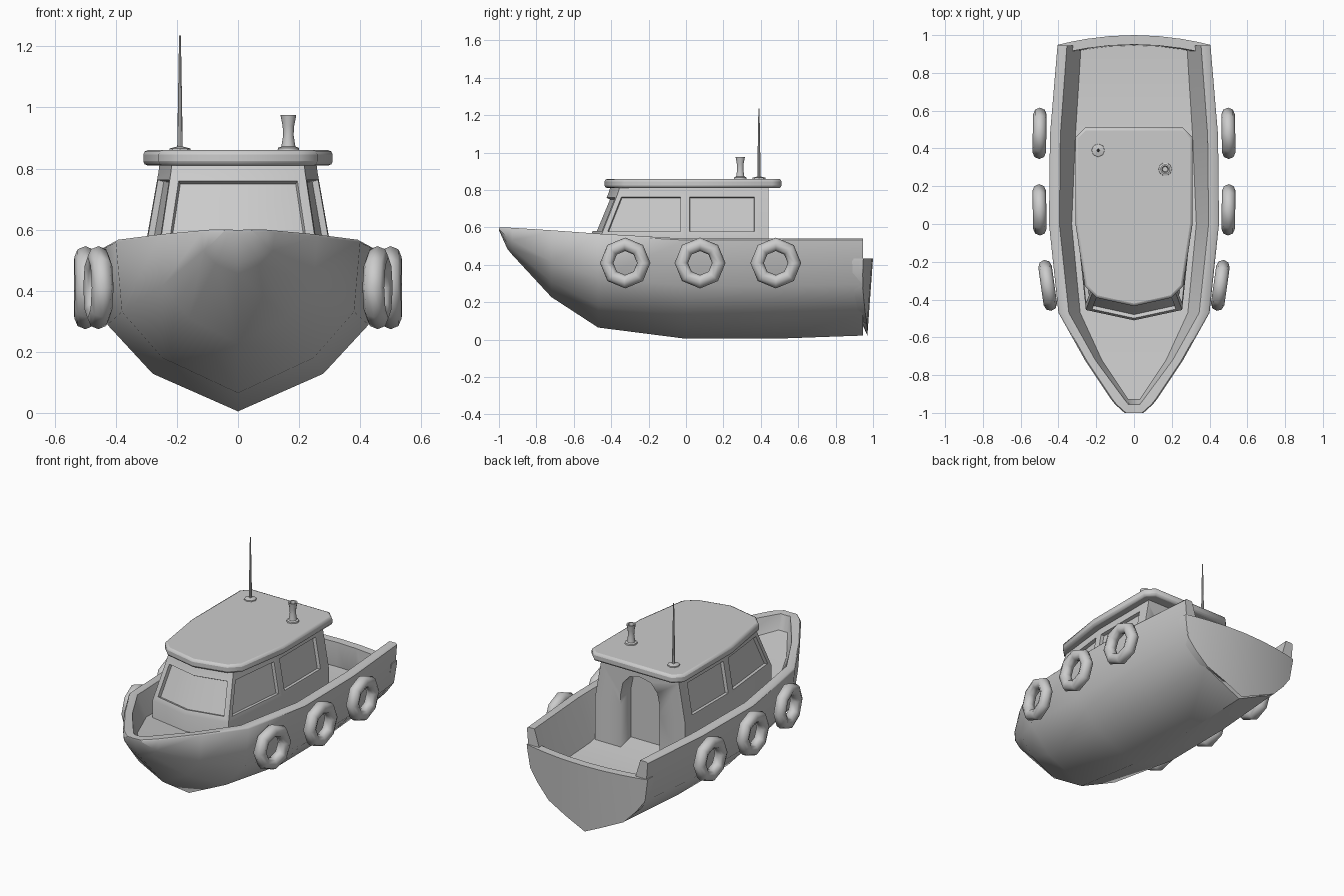
import bpy, bmesh, math

if "Cube" in bpy.data.objects:
    bpy.data.objects.remove(bpy.data.objects["Cube"])

def finish(ob, angle=40):
    bpy.ops.object.select_all(action='DESELECT')
    ob.select_set(True)
    bpy.context.view_layer.objects.active = ob
    bpy.ops.object.shade_smooth_by_angle(angle=math.radians(angle))
    return ob

def to_object(name, bm, angle=40):
    bmesh.ops.recalc_face_normals(bm, faces=bm.faces[:])
    me = bpy.data.meshes.new(name)
    bm.to_mesh(me)
    bm.free()
    ob = bpy.data.objects.new(name, me)
    bpy.context.collection.objects.link(ob)
    return finish(ob, angle)

def loft(rings):
    """Closed rings joined by quads, capped at both ends."""
    bm = bmesh.new()
    vs = [[bm.verts.new(p) for p in r] for r in rings]
    n = len(rings[0])
    for a, b in zip(vs, vs[1:]):
        for i in range(n):
            j = (i + 1) % n
            bm.faces.new((a[i], a[j], b[j], b[i]))
    bm.faces.new(vs[0][::-1])
    bm.faces.new(vs[-1])
    bmesh.ops.recalc_face_normals(bm, faces=bm.faces[:])
    return bm

def mirrored(half):
    """Complete a half outline (x >= 0) with its mirror image."""
    return half + [(-p[0],) + tuple(p[1:]) for p in reversed(half) if p[0] > 1e-6]

def lathe(name, x, y, prof, n):
    return to_object(name, loft([[(x + r * math.cos(2 * math.pi * i / n),
                                   y + r * math.sin(2 * math.pi * i / n), z)
                                  for i in range(n)] for r, z in prof]))

# Hull: y, half width, keel z, sheer z, rail inner x, deck edge x, deck z
stations = [
    (-1.0, .05, .585, .60, .02, .01, .599),
    (-.955, .10, .485, .60, .03, .02, .598),
    (-.93, .12, .455, .598, .05, .03, .51),
    (-.72, .26, .228, .585, .205, .17, .48),
    (-.47, .40, .065, .567, .345, .285, .45),
    (0, .45, .005, .54, .395, .33, .40),
    (.47, .445, .005, .54, .39, .31, .29),
    (.945, .405, .022, .54, .355, .28, .29)]
rings = []
for y, w, zk, zs, wi, wd, zd in stations:
    h = zs - zk
    rings.append(mirrored([(0, y, zk), (.62 * w, y, zk + .23 * h),
                           (.95 * w, y, zk + .53 * h), (w, y, zs - .008),
                           (w - .008, y, zs), (wi, y, zs), (wd, y, zd)]))
to_object("hull", loft(rings), 48)

# Transom: bowed slab, lower than the bulwarks
cols = [(0, .022), (.13, .083), (.251, .141), (.33, .222), (.385, .297), (.404, .42)]
cols = [(-x, z) for x, z in cols[:0:-1]] + cols
rings = []
for x, zb in cols:
    y = .948 + .052 * (1 - (x / .405) ** 2)
    yb = y - .03 * (.435 - zb) / .41
    rings.append([(x, yb, zb), (x, y, .435), (x, y - .05, .435), (x, min(yb, y - .05) - .01, max(zb, .1))])
to_object("transom", loft(rings), 48)

# Cabin: half outlines at sill and roof, sampled at four heights
low = [(0, -.51), (.255, -.455), (.302, -.005), (.302, .39), (.302, .44)]
top = [(0, -.40), (.215, -.35), (.255, -.005), (.255, .39), (.255, .44)]
rings = []
for z, t in ((.27, 0), (.553, 0), (.787, .88), (.83, 1)):
    rings.append([(a[0] + (b[0] - a[0]) * t, a[1] + (b[1] - a[1]) * t, z)
                  for a, b in zip(mirrored(low), mirrored(top))])
bm = loft(rings)
band = [f for f in bm.faces if .6 < f.calc_center_median().z < .75]
front = [f for f in band if f.calc_center_median().y < -.35]
sides = [f for f in band if -.35 < f.calc_center_median().y < .3
         and abs(f.calc_center_median().x) > .2]
# Recessed windows
bmesh.ops.inset_region(bm, faces=front, thickness=.03, depth=0, use_even_offset=True)
bmesh.ops.inset_region(bm, faces=front, thickness=.002, depth=-.02, use_even_offset=True)
bmesh.ops.inset_individual(bm, faces=sides, thickness=.025, depth=0, use_even_offset=True)
bmesh.ops.inset_individual(bm, faces=sides, thickness=.002, depth=-.02, use_even_offset=True)
cabin = to_object("cabin", bm, 30)

# Arched doorway cut in the cabin's rear wall
arch = mirrored([(.13, .295), (.13, .62), (.115, .69), (.07, .74), (0, .755)])
cutter = to_object("doorway_cutter", loft([[(x, y, z) for x, z in arch] for y in (.34, .5)]))
cutter.hide_render = True
cutter.hide_viewport = True
mod = cabin.modifiers.new("doorway", 'BOOLEAN')
mod.object = cutter
mod.operation = 'DIFFERENCE'
mod.solver = 'EXACT'

# Roof slab with rounded rim
plan = mirrored([(0, -.435), (.2, -.39), (.26, -.33), (.31, 0), (.31, .46), (.26, .51)])
roof = to_object("roof", loft([[(x, y, z) for x, y in plan] for z in (.81, .86)]), 50)
bev = roof.modifiers.new("rim", 'BEVEL')
bev.width, bev.segments, bev.limit_method, bev.angle_limit = .014, 2, 'ANGLE', math.radians(60)

# Funnel and antenna
lathe("funnel", .165, .29, [(.036, .855), (.034, .868), (.023, .872), (.017, .91),
                            (.019, .94), (.026, .976), (.018, .976), (.014, .95)], 10)
lathe("antenna", -.19, .39, [(.036, .855), (.034, .866), (.009, .872), (.007, 1.0), (.003, 1.236)], 8)

# Tyre fenders along both sides
for side in (-1, 1):
    for i, (x, y, turn) in enumerate(((.457, -.325, 8), (.5, .075, 1), (.5, .48, -1))):
        bpy.ops.mesh.primitive_torus_add(
            major_segments=8, minor_segments=8, major_radius=.1, minor_radius=.036,
            location=(side * x, y, .41),
            rotation=(0, math.pi / 2, -side * math.radians(turn)))
        ob = bpy.context.object
        ob.name = f"fender_{'left' if side < 0 else 'right'}_{i + 1}"
        finish(ob, 50)
